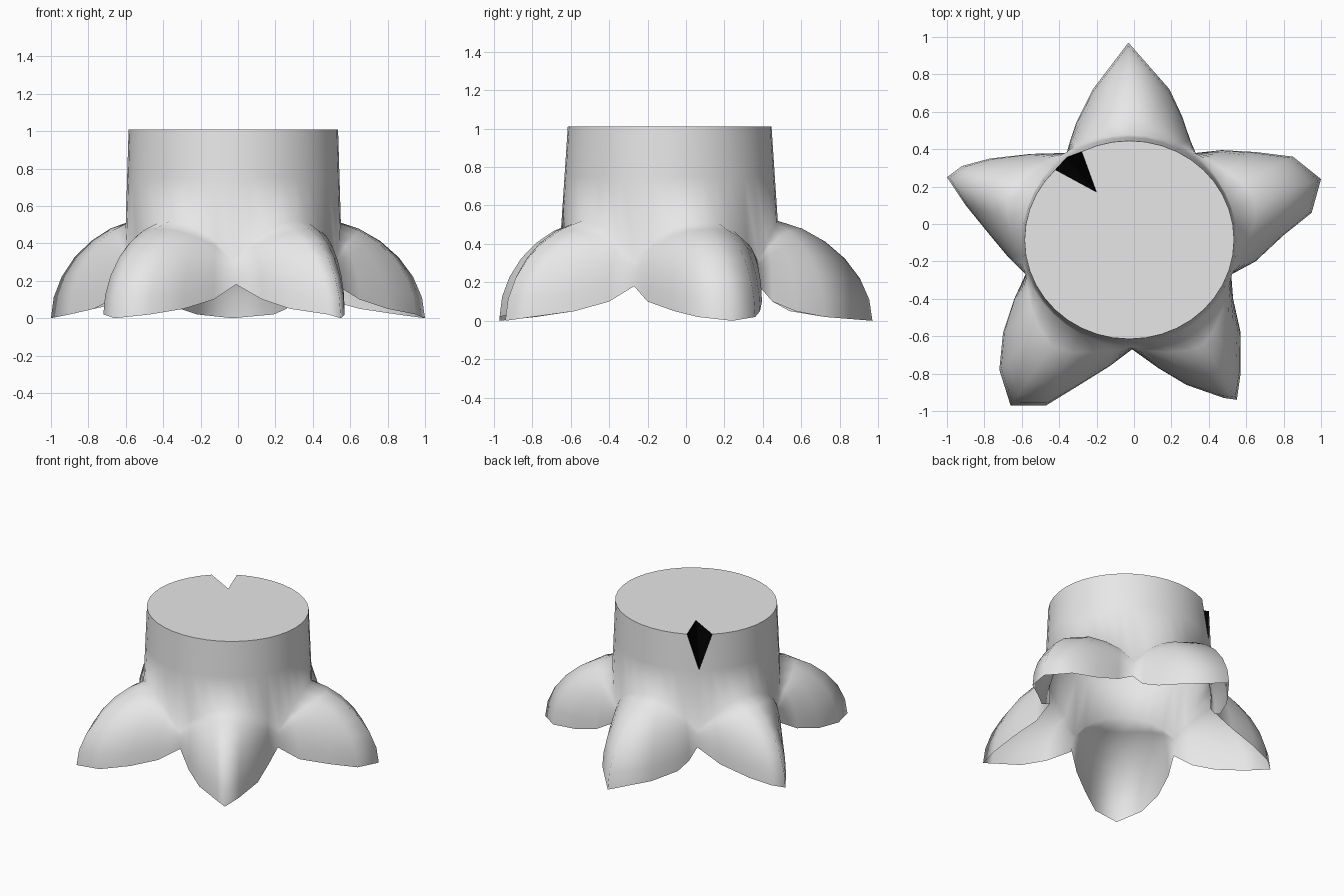
import bpy, bmesh, math
from mathutils import Vector

if "Cube" in bpy.data.objects:
    bpy.data.objects.remove(bpy.data.objects["Cube"])

SEG = 8                                   # columns per root
ROWS = 6                                  # steps from trunk to root edge
CREST, CROTCH = 0.52, 0.31                # heights where roots leave the trunk
EDGE_Z = [0.18, 0.10, 0.05, 0.02, 0.0, 0.02, 0.05, 0.10]

# Plan outline of each root's lower edge, starting at the crotch before it
ROOTS = [
    [(.33, .38), (.30, .45), (.26, .57), (.19, .72), (-.03, .97), (-.22, .72), (-.31, .54), (-.34, .45)],
    [(-.36, .38), (-.55, .375), (-.77, .35), (-.92, .31), (-1, .25), (-.90, .10), (-.77, -.06), (-.67, -.18)],
    [(-.58, -.27), (-.64, -.40), (-.70, -.58), (-.72, -.78), (-.66, -.97), (-.47, -.97), (-.29, -.86), (-.13, -.76)],
    [(-.01, -.67), (.13, -.77), (.28, -.86), (.48, -.93), (.55, -.94), (.57, -.80), (.57, -.58), (.53, -.40)],
    [(.52, -.27), (.65, -.20), (.80, -.06), (.95, .06), (1, .24), (.85, .36), (.65, .385), (.47, .395)],
]


def material(name, value):
    m = bpy.data.materials.new(name)
    m.diffuse_color = (value, value, value, 1)
    m.use_nodes = True
    m.node_tree.nodes["Principled BSDF"].inputs["Base Color"].default_value = m.diffuse_color
    return m


def trunk_point(angle, z):
    """Point on the slightly tapering oval trunk."""
    t = (1.01 - z) / 0.5
    return Vector((-0.025 + (0.56 + 0.015 * t) * math.cos(angle),
                   -0.085 + (0.53 + 0.033 * t) * math.sin(angle), z))


bm = bmesh.new()
columns = []
for r, outline in enumerate(ROOTS):
    for k, (x, y) in enumerate(outline):
        angle = math.radians(54 + 72 * r + 72 * k / SEG)
        arch = math.sin(math.pi * k / SEG) ** 0.8
        start = trunk_point(angle, CROTCH + (CREST - CROTCH) * arch)
        end = Vector((x, y, EDGE_Z[k]))
        pts = [trunk_point(angle, 1.01), trunk_point(angle, 0.75), start]
        # Rounded root profile from trunk to ground edge
        for j in range(1, ROWS + 1):
            s = j / ROWS * math.pi / 2
            out = math.sin(s)
            drop = 0.8 * math.cos(s) + 0.2 * (1 - out)
            p = start.lerp(end, out)
            p.z = end.z + (start.z - end.z) * drop
            pts.append(p)
        columns.append([bm.verts.new(p) for p in pts])

# Trunk and root bark, leaving a wedge open at the notch column
n = len(columns)
notch = SEG
for i in range(n):
    a, b = columns[i], columns[(i + 1) % n]
    for j in range(len(a) - 1):
        quad = [a[j], a[j + 1], b[j + 1], b[j]]
        if j == 0 and i == notch - 1:
            quad.remove(b[0])
        if j == 0 and i == notch:
            quad.remove(a[0])
        bm.faces.new(quad).smooth = True

# Flat sawn top and the dark axe notch
inner = bm.verts.new((-0.20, 0.17, 1.01))
left, low, right = columns[notch - 1][0], columns[notch][1], columns[notch + 1][0]
top = [c[0] for c in columns]
bm.verts.remove(top[notch])
top[notch] = inner
flat = [bm.faces.new(top)]
for tri in ((left, low, inner), (inner, low, right)):
    f = bm.faces.new(tri)
    f.material_index = 1
    flat.append(f)
for f in flat:
    f.smooth = False
    for e in f.edges:
        e.smooth = False

mesh = bpy.data.meshes.new("stump")
bm.to_mesh(mesh)
bm.free()
mesh.materials.append(material("grey_wood", 0.8))
mesh.materials.append(material("black_notch", 0.0))
bpy.context.collection.objects.link(bpy.data.objects.new("stump", mesh))
